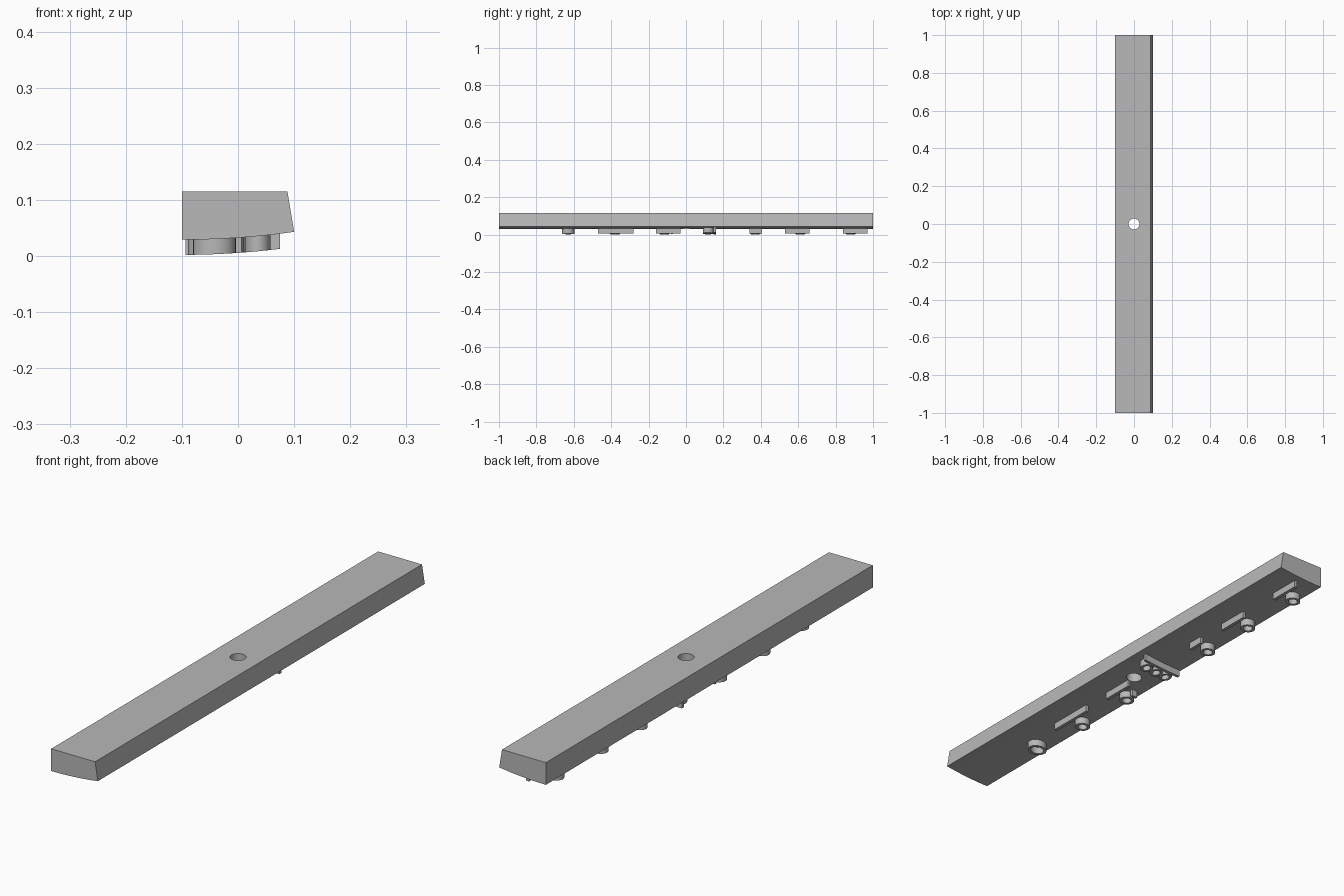
import bpy, bmesh, math

cube = bpy.data.objects.get("Cube")
if cube:
    bpy.data.objects.remove(cube, do_unlink=True)

grey = bpy.data.materials.new("plain grey")
grey.use_nodes = True
colour = (0.48, 0.48, 0.48, 1)
grey.diffuse_color = colour
grey.node_tree.nodes["Principled BSDF"].inputs["Base Color"].default_value = colour


def underside(x):
    """Height of the gently curved underside."""
    return 0.029 + 0.35 * (x + 0.1) ** 2


def finish(name, bm):
    bmesh.ops.recalc_face_normals(bm, faces=bm.faces)
    mesh = bpy.data.meshes.new(name)
    bm.to_mesh(mesh)
    bm.free()
    obj = bpy.data.objects.new(name, mesh)
    mesh.materials.append(grey)
    bpy.context.collection.objects.link(obj)
    bpy.ops.object.select_all(action='DESELECT')
    obj.select_set(True)
    bpy.context.view_layer.objects.active = obj
    return obj


def wall(name, outer, inner, closed):
    """Raised wall between two matching outlines, following the underside."""
    bm = bmesh.new()
    rows = []
    for (ax, ay), (bx, by) in zip(outer, inner):
        rows.append([bm.verts.new((x, y, underside(x) + dz))
                     for x, y, dz in ((ax, ay, 0.003), (ax, ay, -0.027),
                                      (bx, by, -0.027), (bx, by, 0.003))])
    pairs = list(zip(rows, rows[1:]))
    if closed:
        pairs.append((rows[-1], rows[0]))
    else:
        bm.faces.new(rows[0])
        bm.faces.new(rows[-1])
    for p, q in pairs:
        for i in range(4):
            j = (i + 1) % 4
            bm.faces.new((p[i], p[j], q[j], q[i]))
    obj = finish(name, bm)
    bpy.ops.object.shade_smooth_by_angle(angle=math.radians(35))
    return obj


def ring(name, x, y, rx, ry, thick=0.011):
    angles = [math.tau * i / 32 for i in range(32)]
    outline = lambda t: [(x + (rx - t) * math.cos(a), y + (ry - t) * math.sin(a)) for a in angles]
    wall(name, outline(0), outline(thick), True)


def rib(name, x0, x1, y0, y1):
    steps = [x0 + (x1 - x0) * i / 8 for i in range(9)]
    wall(name, [(x, y0) for x in steps], [(x, y1) for x in steps], False)


# Main bar: extruded section with a curved underside
bm = bmesh.new()
section = [(-0.1 + 0.2 * i / 16, underside(-0.1 + 0.2 * i / 16)) for i in range(17)]
section += [(0.088, 0.115), (-0.1, 0.115)]
face = bm.faces.new([bm.verts.new((x, -1, z)) for x, z in section])
ext = bmesh.ops.extrude_face_region(bm, geom=[face])
bmesh.ops.translate(bm, vec=(0, 2, 0),
                    verts=[v for v in ext["geom"] if isinstance(v, bmesh.types.BMVert)])
bar = finish("main_bar", bm)

# Round through hole
bm = bmesh.new()
bmesh.ops.create_cone(bm, cap_ends=True, segments=40, radius1=0.029, radius2=0.029, depth=0.5)
cutter = finish("hole_cutter", bm)
cutter.hide_render = True
cut = bar.modifiers.new("hole", 'BOOLEAN')
cut.operation = 'DIFFERENCE'
cut.solver = 'EXACT'
cut.object = cutter
bpy.context.view_layer.objects.active = bar
bpy.ops.object.modifier_apply(modifier="hole")
bpy.data.objects.remove(cutter, do_unlink=True)
bpy.context.view_layer.objects.active = bar
bar.select_set(True)
bpy.ops.object.shade_smooth_by_angle(angle=math.radians(30))

# Large single ring
ring("large_ring", -0.042, -0.63, 0.038, 0.033)

# Long ribs, each with a small ring beside it: rib start, rib end, ring centre
for n, (y0, y1, yc) in enumerate([(-0.47, -0.28, -0.38), (-0.16, -0.03, -0.115),
                                  (0.34, 0.405, 0.37), (0.53, 0.66, 0.61),
                                  (0.84, 0.97, 0.88)], 1):
    rib(f"long_rib_{n}", -0.006, 0.006, y0, y1)
    ring(f"small_ring_{n}", -0.06, yc, 0.029, 0.028)

# Short peg beside the second ring
rib("short_peg", -0.075, -0.05, -0.08, -0.07)

# Cross rib with three loops
rib("cross_rib", -0.094, 0.075, 0.148, 0.16)
for n, x in enumerate((0.035, -0.012, -0.058), 1):
    ring(f"cross_loop_{n}", x, 0.118, 0.023, 0.028, 0.01)
